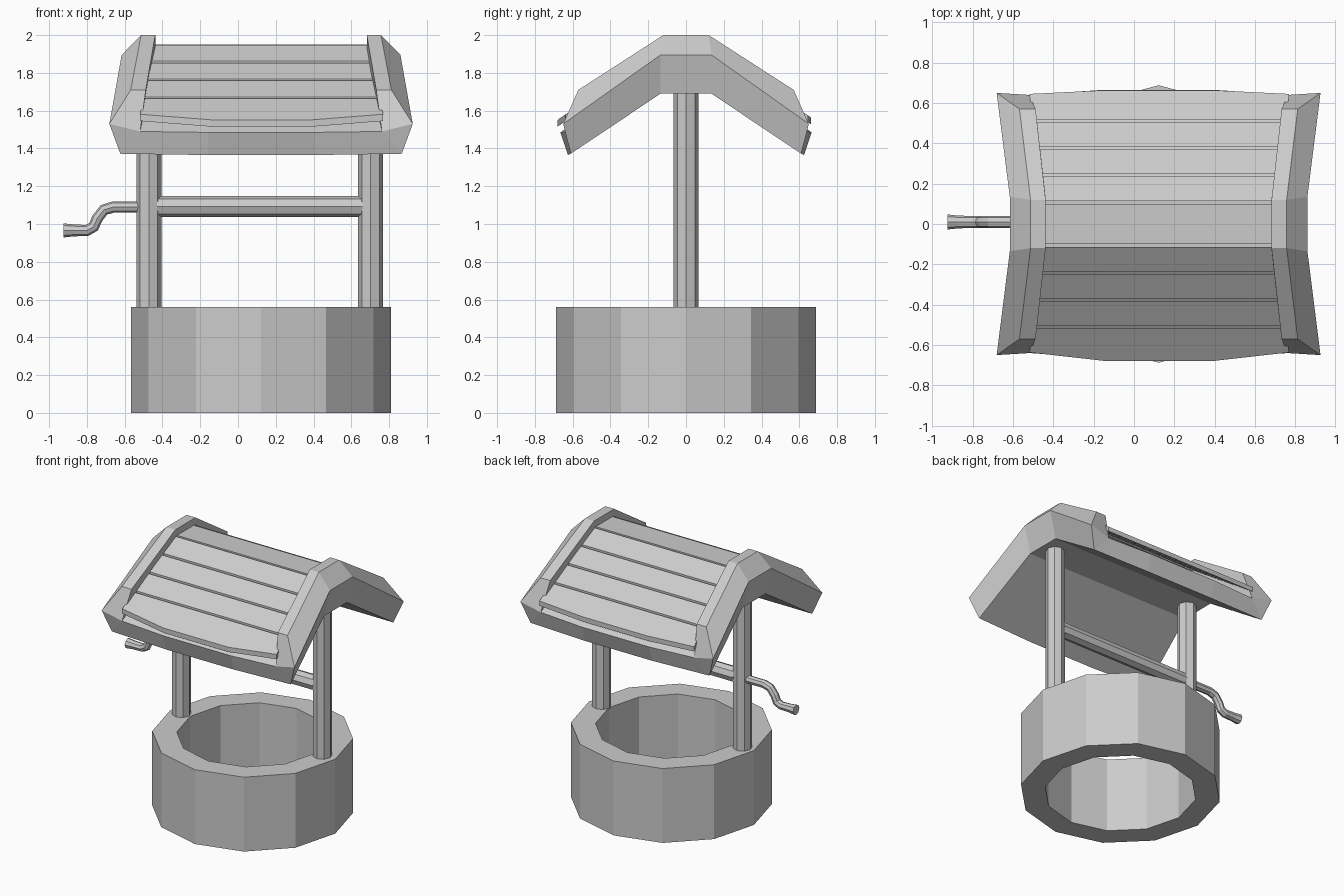
import bpy, bmesh, math
from mathutils import Matrix

if "Cube" in bpy.data.objects:
    bpy.data.objects.remove(bpy.data.objects["Cube"])

CX = 0.122  # centre line of well and roof


def add_object(name, bm):
    bmesh.ops.recalc_face_normals(bm, faces=bm.faces)
    me = bpy.data.meshes.new(name)
    bm.to_mesh(me)
    bm.free()
    ob = bpy.data.objects.new(name, me)
    bpy.context.collection.objects.link(ob)
    return ob


def rod(name, r, length, matrix):
    bm = bmesh.new()
    bmesh.ops.create_cone(bm, cap_ends=True, segments=8, radius1=r, radius2=r,
                          depth=length, matrix=matrix)
    return add_object(name, bm)


def bridge(bm, a, b):
    n = len(a)
    for i in range(n):
        bm.faces.new((a[i], a[(i + 1) % n], b[(i + 1) % n], b[i]))


# Twelve-sided stone ring, open through the middle
bm = bmesh.new()
rings = []
for r, z in ((0.688, 0), (0.688, 0.56), (0.52, 0.56), (0.52, 0)):
    rings.append([bm.verts.new((CX + r * math.cos(math.tau * i / 12),
                                r * math.sin(math.tau * i / 12), z))
                  for i in range(12)])
for i in range(4):
    bridge(bm, rings[i], rings[(i + 1) % 4])
add_object("well_ring", bm)

# Posts and the winding bar
for name, x in (("left_post", -0.472), ("right_post", 0.702)):
    rod(name, 0.066, 1.2, Matrix.Translation((x, 0.001, 1.15)))
rod("winding_bar", 0.055, 1.09,
    Matrix.Translation((0.115, 0, 1.093)) @ Matrix.Rotation(math.pi / 2, 4, 'Y'))

# Crank handle
cu = bpy.data.curves.new("crank_handle", 'CURVE')
cu.dimensions = '3D'
cu.bevel_depth = 0.03
cu.bevel_resolution = 2
cu.use_fill_caps = True
path = [(-0.48, 1.09, 1), (-0.66, 1.09, 1), (-0.71, 1.075, 1), (-0.745, 1.03, 1),
        (-0.765, 0.985, 1), (-0.80, 0.966, 1), (-0.87, 0.966, 1.05), (-0.925, 0.966, 1.25)]
sp = cu.splines.new('POLY')
sp.points.add(len(path) - 1)
for p, (x, z, r) in zip(sp.points, path):
    p.co = (x, 0.01, z, 1)
    p.radius = r
sp.use_smooth = False
crank = bpy.data.objects.new("crank_handle", cu)
bpy.context.collection.objects.link(crank)

# Roof shell: half cross-sections (offset from centre, |y|, z) at eave and ridge,
# running from underside middle, round the gable board, to the slab top middle
EAVE = [(0.28, 0.625, 1.365), (0.745, 0.61, 1.372), (0.803, 0.65, 1.53),
        (0.69, 0.57, 1.71), (0.61, 0.57, 1.71), (0.64, 0.64, 1.49), (0.28, 0.665, 1.485)]
RIDGE = [(0.28, 0.135, 1.69), (0.69, 0.135, 1.69), (0.738, 0.135, 1.895),
         (0.635, 0.12, 2.0), (0.56, 0.12, 2.0), (0.56, 0.13, 1.88), (0.28, 0.13, 1.88)]
bm = bmesh.new()
sections = []
for half, s in ((EAVE, -1), (RIDGE, -1), (RIDGE, 1), (EAVE, 1)):
    pts = [(CX + x, s * y, z) for x, y, z in half]
    pts += [(CX - x, s * y, z) for x, y, z in reversed(half)]
    sections.append([bm.verts.new(p) for p in pts])
for a, b in zip(sections, sections[1:]):
    bridge(bm, a, b)
for v in (sections[0], sections[-1]):
    for q in ((2, 3, 4, 5), (1, 2, 5), (0, 1, 5, 6)):
        bm.faces.new([v[i] for i in q])
        bm.faces.new([v[13 - i] for i in q])
    bm.faces.new((v[0], v[6], v[7], v[13]))
add_object("roof_shell", bm)


# Roof boards: strip between two y lines, bowed out at the eave
def board(name, y0, z0, y1, z1, w0, w1, bow=0.0, t=0.036):
    bm = bmesh.new()
    loops = []
    for f in (-1, -0.42, 0.42, 1):
        b = bow if abs(f) < 1 else 0
        loops.append([bm.verts.new((CX + 0.003 + f * w, y, z)) for w, y, z in (
            (w0, y0, z0), (w1, y1 + b, z1 - abs(b) * 0.7),
            (w1, y1 + b, z1 - abs(b) * 0.7 - t), (w0, y0, z0 - t))])
    for a, c in zip(loops, loops[1:]):
        bridge(bm, a, c)
    bm.faces.new(loops[0])
    bm.faces.new(loops[-1])
    add_object(name, bm)


def height(y):
    return 1.95 - 0.70 * (y - 0.11)


def width(y):
    return 0.575 + 0.07 * (y - 0.11) / 0.54


board("ridge_board", -0.10, 1.95, 0.10, 1.95, 0.575, 0.575)
for side, s, eave, bow in (("front", -1, 0.637, 0.042), ("back", 1, 0.645, 0.018)):
    lines = [0.108, 0.242, 0.376, 0.512, eave + 0.006]
    for i in range(4):
        a, b = lines[i] + 0.006, lines[i + 1] - 0.006
        board(f"{side}_roof_board_{i + 1}", s * a, height(a), s * b, height(b),
              width(a), width(b), s * bow if i == 3 else 0)
